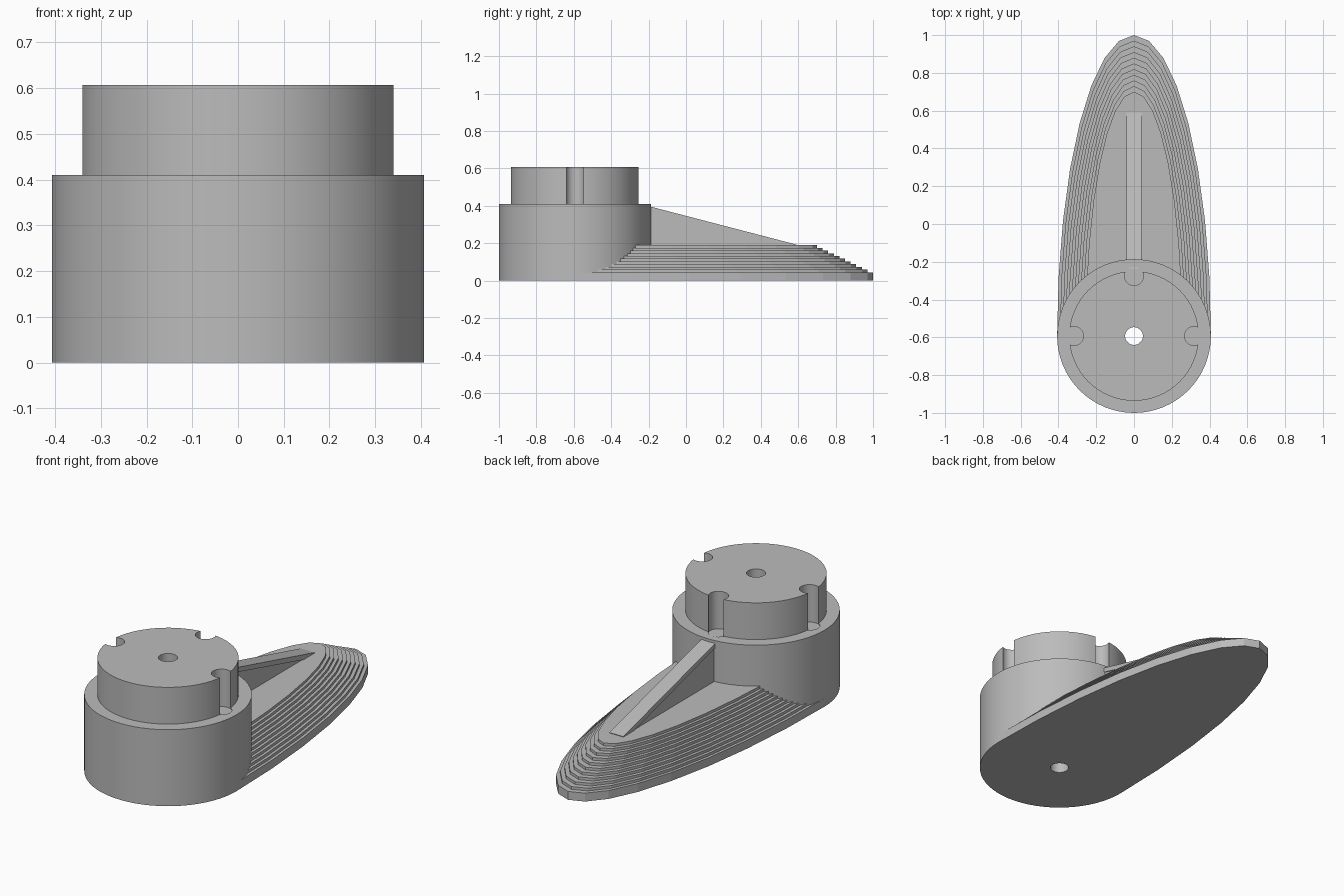
import bpy, bmesh
from math import sin, cos, pi

cube = bpy.data.objects.get("Cube")
if cube:
    bpy.data.objects.remove(cube, do_unlink=True)

HUB_Y, HUB_R, CAP_R = -0.593, 0.407, 0.343
LEDGE_Z, TOP_Z = 0.41, 0.607
TAIL_LEN = 1.593
DECK_Z, RIM_Z, LAYERS = 0.19, 0.045, 10

grey = bpy.data.materials.new("plain grey")
grey.use_nodes = True
colour = (0.5, 0.5, 0.5, 1)
grey.diffuse_color = colour
grey.node_tree.nodes["Principled BSDF"].inputs["Base Color"].default_value = colour


def make(name, bm):
    bmesh.ops.recalc_face_normals(bm, faces=bm.faces)
    mesh = bpy.data.meshes.new(name)
    bm.to_mesh(mesh)
    bm.free()
    mesh.materials.append(grey)
    ob = bpy.data.objects.new(name, mesh)
    bpy.context.collection.objects.link(ob)
    return ob


def loft(name, rings):
    """Skin a stack of equal closed rings and cap both ends."""
    bm = bmesh.new()
    loops = [[bm.verts.new(p) for p in ring] for ring in rings]
    n = len(loops[0])
    for a, b in zip(loops, loops[1:]):
        for i in range(n):
            j = (i + 1) % n
            bm.faces.new((a[i], a[j], b[j], b[i]))
    bm.faces.new(loops[0][::-1])
    bm.faces.new(loops[-1])
    return make(name, bm)


def circle(x, y, r, z, n=64):
    return [(x + r * cos(2 * pi * i / n), y + r * sin(2 * pi * i / n), z) for i in range(n)]


def half_ellipse(inset, z, n=16):
    a, b = HUB_R - inset, TAIL_LEN - 2 * inset
    return [(a * cos(pi * i / n), HUB_Y + b * sin(pi * i / n), z) for i in range(n + 1)]


def beam(name, half, outline):
    """Extrude a side outline of (y, z) points across the width."""
    return loft(name, [[(x, y, z) for y, z in outline] for x in (-half, half)])


def boolean(ob, other, operation):
    mod = ob.modifiers.new(operation.lower(), "BOOLEAN")
    mod.operation, mod.object, mod.solver = operation, other, "EXACT"
    other.hide_render = True
    other.hide_set(True)


# Round hub with a narrower cap
hub = loft("hub", [circle(0, HUB_Y, r, z) for r, z in
                   ((HUB_R, 0), (HUB_R, LEDGE_Z), (CAP_R, LEDGE_Z), (CAP_R, TOP_Z))])

# Stepped tapering tail
step = (DECK_Z - RIM_Z) / LAYERS
rings, low = [], 0
for i in range(LAYERS + 1):
    high = RIM_Z + i * step
    rings += [half_ellipse(i * 0.015, low), half_ellipse(i * 0.015, high)]
    low = high
tail = loft("tail", rings)

# Sloping rib: thin web under a slightly wider bar, both rooted in the hub
y0, y1 = HUB_Y + HUB_R - 0.05, 0.58
z0, z1 = 0.408, DECK_Z + 0.003
web = beam("rib_web", 0.036, [(y0, 0.15), (y1 - 0.06, 0.15), (y1 - 0.06, z1), (y0, z0 - 0.01)])
bar = beam("rib_bar", 0.041, [(y0, z0 - 0.025), (y1, z1 - 0.025), (y1 + 0.01, z1), (y0, z0)])

# Centre bore through hub and tail, grip notches in the cap
bore = loft("bore_cutter", [circle(0, HUB_Y, 0.047, z, 32) for z in (-0.1, 0.8)])
boolean(hub, bore, "DIFFERENCE")
boolean(tail, bore, "DIFFERENCE")
for side, (dx, dy) in {"left": (1, 0), "right": (-1, 0), "back": (0, 1)}.items():
    notch = loft("notch_cutter_" + side,
                 [circle(dx * 0.318, HUB_Y + dy * 0.318, 0.05, z, 32) for z in (LEDGE_Z - 0.004, 0.8)])
    boolean(hub, notch, "DIFFERENCE")

# Bake the cuts, remove the cutters, smooth the round hub
bpy.context.view_layer.update()
graph = bpy.context.evaluated_depsgraph_get()
for ob in (hub, tail):
    baked = bpy.data.meshes.new_from_object(ob.evaluated_get(graph))
    ob.modifiers.clear()
    ob.data = baked
for ob in [o for o in bpy.data.objects if "cutter" in o.name]:
    bpy.data.objects.remove(ob, do_unlink=True)
bpy.ops.object.select_all(action="DESELECT")
hub.select_set(True)
bpy.context.view_layer.objects.active = hub
bpy.ops.object.shade_smooth_by_angle(angle=pi / 6)
